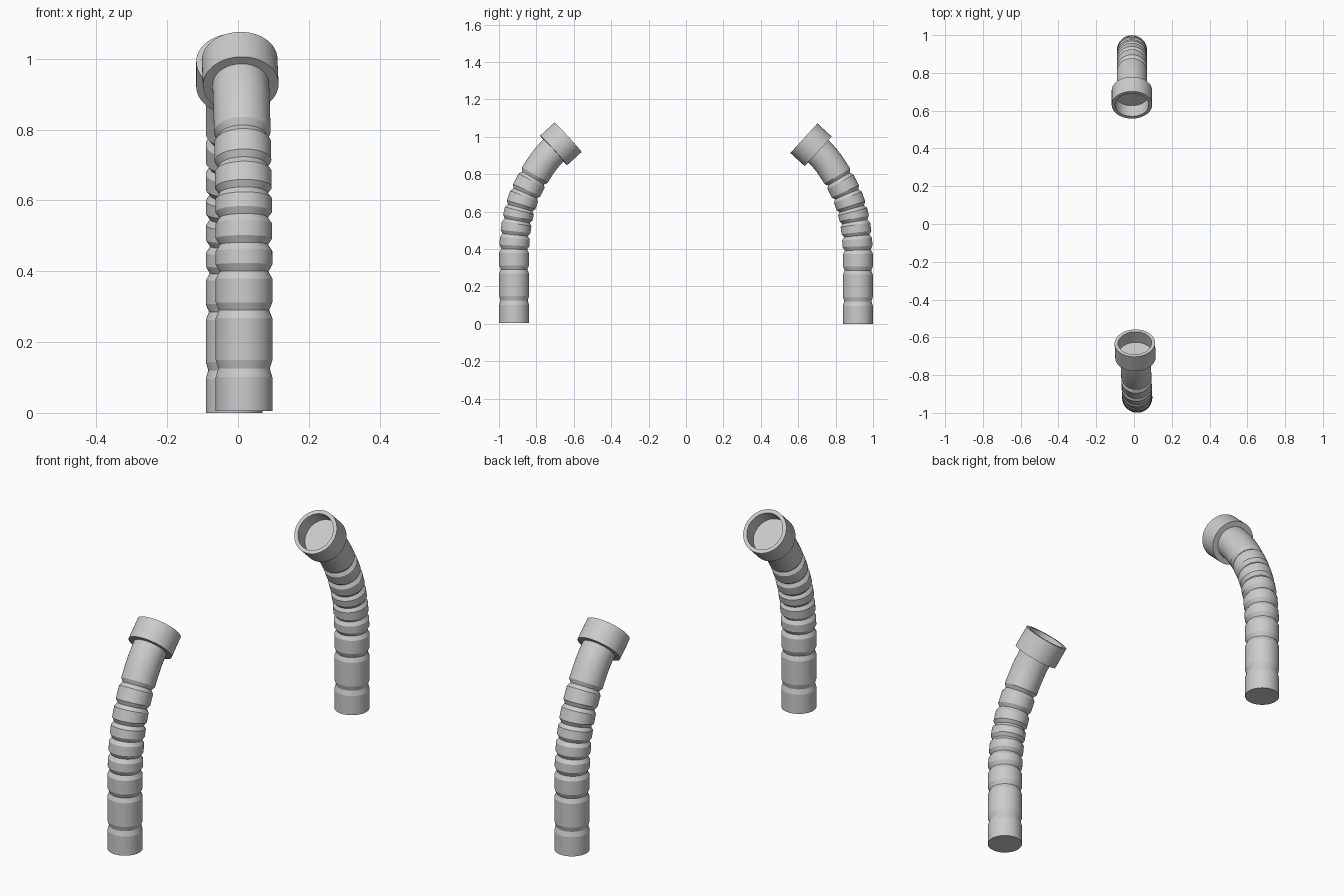
import bpy, bmesh, math
from mathutils import Vector, Matrix

if "Cube" in bpy.data.objects:
    bpy.data.objects.remove(bpy.data.objects["Cube"])

SIDES = 64
# spine knots: height, inward offset, lean in degrees
KNOTS = [(0, 0, 0), (.36, 0, 0), (.52, .012, 8), (.63, .037, 17),
         (.71, .068, 24), (.795, .114, 32), (.922, .212, 47.5)]
# joints between ribs: height along spine, groove depth, half width
JOINTS = [(.12, .007, .024), (.285, .009, .022), (.394, .011, .020),
          (.470, .012, .018), (.546, .012, .017), (.615, .012, .016),
          (.692, .012, .016), (.774, .012, .015)]
R = .08


def spine(z):
    """Centre point and direction of the hose at height z (hose bends to +y)."""
    for (z0, d0, a0), (z1, d1, a1) in zip(KNOTS, KNOTS[1:]):
        if z <= z1:
            break
    h, t = z1 - z0, (z - z0) / (z1 - z0)
    m0, m1 = math.tan(math.radians(a0)) * h, math.tan(math.radians(a1)) * h
    d = ((2*t**3 - 3*t**2 + 1) * d0 + (t**3 - 2*t**2 + t) * m0
         + (3*t**2 - 2*t**3) * d1 + (t**3 - t**2) * m1)
    slope = ((6*t*t - 6*t) * d0 + (3*t*t - 4*t + 1) * m0
             + (6*t - 6*t*t) * d1 + (3*t*t - 2*t) * m1) / h
    return Vector((0, d, z)), Vector((0, slope, 1)).normalized()


def loft(name, rings, matrix):
    """Join circles (centre, axis, radius) into a closed skin."""
    bm = bmesh.new()
    loops = []
    for c, axis, r in rings:
        side = Vector((1, 0, 0))
        up = axis.cross(side)
        loops.append([bm.verts.new(c + r * (math.cos(a) * side + math.sin(a) * up))
                      for a in (2 * math.pi * i / SIDES for i in range(SIDES))])
    for a, b in zip(loops, loops[1:]):
        for i in range(SIDES):
            j = (i + 1) % SIDES
            bm.faces.new((a[i], a[j], b[j], b[i]))
    bm.faces.new(loops[0])
    bm.faces.new(loops[-1])
    bmesh.ops.recalc_face_normals(bm, faces=bm.faces)
    me = bpy.data.meshes.new(name)
    bm.to_mesh(me)
    bm.free()
    ob = bpy.data.objects.new(name, me)
    bpy.context.collection.objects.link(ob)
    ob.matrix_world = matrix
    bpy.ops.object.select_all(action='DESELECT')
    ob.select_set(True)
    bpy.context.view_layer.objects.active = ob
    bpy.ops.object.shade_smooth_by_angle(angle=math.radians(13))


def hose(label, matrix):
    # ribbed flexible tube, then the smooth curved neck
    profile = [(0, R)]
    for z, depth, w in JOINTS:
        profile += [(z - w, R), (z, R - depth), (z + w, R)]
    profile += [(.80 + .122 * i / 6, R) for i in range(1, 7)]
    loft(label + "_ribbed_tube", [(*spine(z), r) for z, r in profile], matrix)
    # hollow cup at the end of the neck
    c, axis = spine(.922)
    cup = [(0, .107), (.104, .107), (.104, .089), (.028, .089)]
    loft(label + "_end_cup", [(c + axis * s, axis, r) for s, r in cup], matrix)


hose("front", Matrix.Translation((.017, -.919, .005)) @ Matrix.Rotation(math.radians(2.5), 4, 'Z'))
hose("back", Matrix.Translation((-.011, .919, 0)) @ Matrix.Rotation(math.pi, 4, 'Z'))
